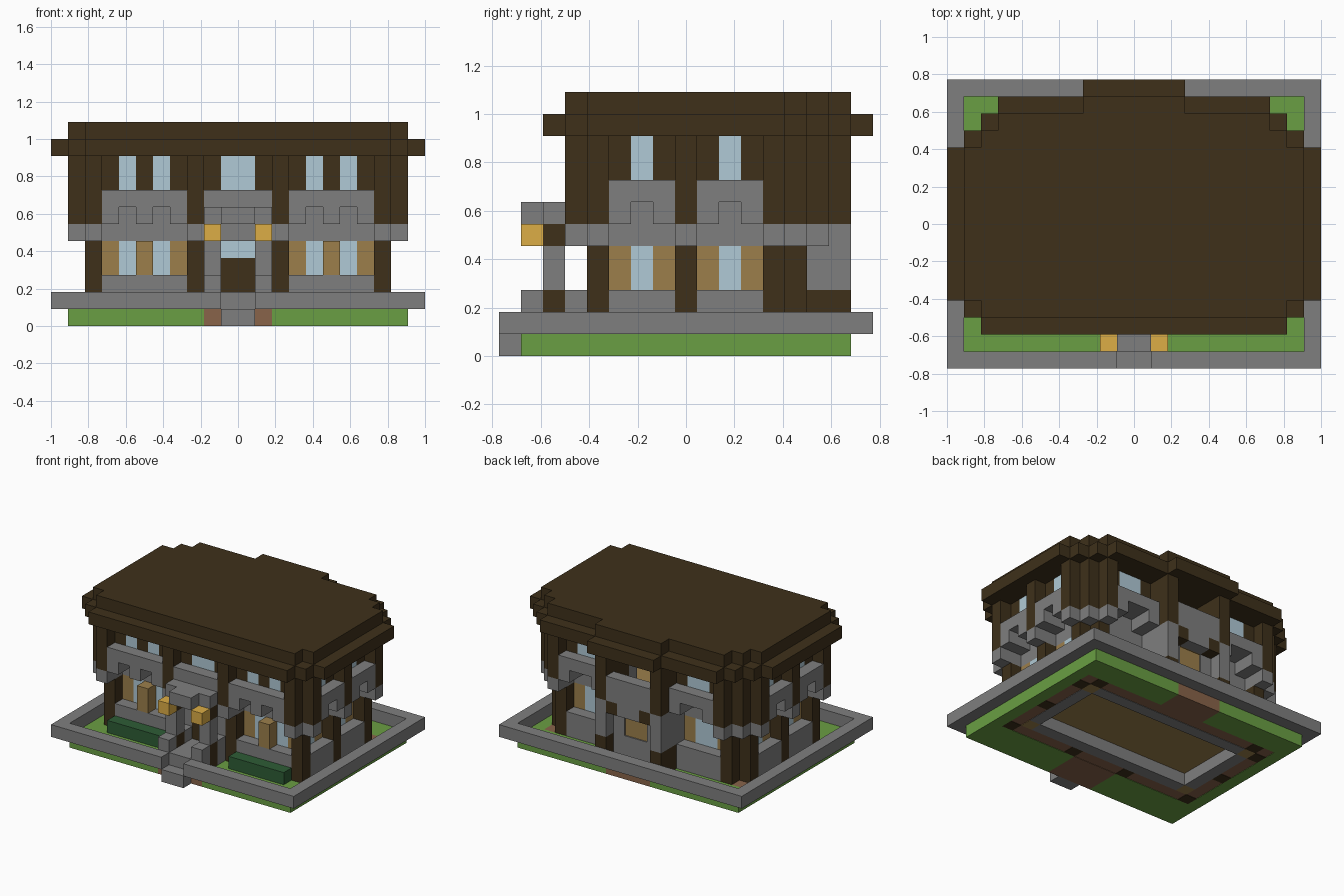
import bpy, bmesh

cube = bpy.data.objects.get("Cube")
if cube:
    bpy.data.objects.remove(cube, do_unlink=True)

U = 1 / 11          # one building block


def linear(c):
    c /= 255
    return c / 12.92 if c <= 0.04045 else ((c + 0.055) / 1.055) ** 2.4


def material(name, r, g, b):
    m = bpy.data.materials.new(name)
    m.use_nodes = True
    col = (linear(r), linear(g), linear(b), 1)
    m.diffuse_color = col
    bsdf = next(n for n in m.node_tree.nodes if n.type == 'BSDF_PRINCIPLED')
    bsdf.inputs["Base Color"].default_value = col
    bsdf.inputs["Roughness"].default_value = 0.9
    return m


stone = material("grey stone", 127, 127, 127)
dark = material("dark timber", 62, 48, 26)
tan = material("tan timber", 156, 127, 75)
glass = material("pale blue glass", 176, 202, 214)
grass = material("grass green", 106, 159, 67)
hedge = material("hedge green", 46, 92, 54)
dirt = material("brown dirt", 137, 100, 74)
gold = material("gold lantern", 220, 174, 70)


def part(name, mat, boxes, mirror=True):
    """Boxes as x0, x1, y0, y1, z0, z1 in blocks; mirrored across x = 0."""
    if mirror:
        boxes = boxes + [(-b[1], -b[0]) + tuple(b[2:]) for b in boxes]
    bm = bmesh.new()
    for x0, x1, y0, y1, z0, z1 in boxes:
        for v in bmesh.ops.create_cube(bm, size=1)["verts"]:
            v.co.x = (x1 if v.co.x > 0 else x0) * U
            v.co.y = (y1 if v.co.y > 0 else y0) * U
            v.co.z = (z1 if v.co.z > 0 else z0) * U
    me = bpy.data.meshes.new(name)
    bm.to_mesh(me)
    bm.free()
    me.materials.append(mat)
    ob = bpy.data.objects.new(name, me)
    bpy.context.collection.objects.link(ob)
    return ob


def rows(widths, y, z0, z1):
    """Stepped slab: strips of (half width, depth) running to +y."""
    out = []
    for w, depth in widths:
        out.append((-w, w, y, y + depth, z0, z1))
        y += depth
    return out


# Ground, dirt around the house, stone footing ring and a raised floor
part("lawn", grass, [(2, 10, -7.5, -4.5, 0, 1), (9, 10, -4.5, 5.5, 0, 1),
                     (2, 10, 5.5, 7.5, 0, 1)])
part("dirt_path", dirt, [(0, 2, -7.5, -4.5, 0, 1), (0, 2, 5.5, 7.5, 0, 1)])
part("dirt_bed", dirt, [(0, 9, -4.5, -3.5, .03, 1), (0, 9, 4.5, 5.5, .03, 1),
                        (8, 9, -3.5, 4.5, .03, 1)])
part("floor", tan, [(-7, 7, -2.5, 3.5, 1, 2)], False)

# Border wall with an opening, and entrance steps
part("border_wall", stone, [(10, 11, -8.5, 8.5, 1, 2), (1, 10, -8.5, -7.5, 1, 2),
                            (0, 10, 7.5, 8.5, 1, 2)])
part("entrance_step", stone, [(-1, 1, -8.5, -7.5, 0, 1), (-1, 1, -7.5, -4.5, 1, 2)],
     False)
part("hedge", hedge, [(3, 8, -5.5, -4.5, 1, 2)])

# Porch
part("porch_stone", stone, [(1, 2, -7.5, -6.5, 1, 3), (1, 2, -6.5, -5.5, 3, 5),
                            (1, 2, -5.5, -4.5, 1, 3), (0, 1, -7.5, -5.5, 6, 7),
                            (1, 2, -6.5, -5.5, 6, 7)])
part("porch_timber", dark, [(1, 2, -6.5, -5.5, 1, 3), (1, 2, -6.5, -5.5, 5, 6)])
part("lantern", gold, [(1, 2, -7.5, -6.5, 5, 6)])
part("front_door", dark, [(-1, 1, -4.5, -3.5, 1, 4)], False)
part("door_window", glass, [(-1, 1, -4.5, -3.5, 4, 5)], False)
part("door_wall", stone, [(1, 2, -4.5, -3.5, 1, 5)])

# Ground floor posts, set down into the dirt
part("ground_post", dark,
     [(x, x + 1, y, y + 1, 0, 5) for x, y in
      ((8, -4.5), (2, -4.5), (8, -.5), (8, 3.5), (7, 4.5))])

# Ground floor walls: stone sill, windows and timbers set back behind it
part("sill", stone, [(3, 8, -4.5, -3.5, 1, 3), (8, 9, -3.5, -.5, 1, 3),
                     (8, 9, .5, 3.5, 1, 3), (3, 7, 4.5, 5.5, 1, 3)])
part("wall_base", stone, [(0, 7, -3.5, -2.5, 0, 3), (7, 8, -2.5, 3.5, 0, 3),
                          (0, 7, 3.5, 4.5, 0, 3)])
part("corner_timber", tan, [(7, 8, -3.5, -2.5, 0, 5), (7, 8, 3.5, 4.5, 0, 5)])
part("front_wall_timber", tan,
     [(3, 4, -3.5, -2.5, 3, 5), (5, 6, -4.5, -2.5, 3, 5)])
part("ground_front_window", glass, [(x, x + 1, -3.5, -2.5, 3, 5) for x in (4, 6)])
part("side_wall_timber", tan,
     [(7, 8, y, y + 1, 3, 5) for y in (-1.5, .5, 2.5)])
part("ground_side_window", glass, [(7, 8, y, y + 1, 3, 5) for y in (-2.5, 1.5)])
part("back_wall_timber", tan, [(x, x + 1, 3.5, 4.5, 3, 5) for x in (3, 6)])
part("ground_back_window", glass, [(4, 6, 3.5, 4.5, 3, 5)])

# Rear projection at ground level
part("rear_base", dark, [(2, 3, 5.5, 7.5, 1, 3)])
part("rear_pillar", stone, [(2, 3, 4.5, 7.5, 3, 5), (1, 2, 5.5, 6.5, 1, 5),
                            (0, 1, 5.5, 6.5, 1, 3)])
part("rear_panel", tan, [(0, 1, 5.5, 6.4, 3, 5)])
part("rear_beam_end", dark, [(1, 2, 6.5, 7.5, 5, 6)])

# Upper floor posts standing on stone blocks
posts = ((9, -4.5), (8, -5.5), (8, -4.5), (2, -5.5), (2, -4.5), (9, -.5), (8, -.5),
         (9, 3.5), (8, 3.5), (8, 4.5), (7, 4.5), (7, 5.5), (2, 6.5), (2, 5.5), (2, 4.5))
part("post_block", stone, [(x, x + 1, y, y + 1, 5, 6) for x, y in posts])
part("upper_post", dark, [(x, x + 1, y, y + 1, 6, 10) for x, y in posts])

# Stone storey band behind the brackets, upper floor, and the two centre bays
part("storey_band", stone, [(0, 8, -3.5, -2.5, 5, 8), (7, 8, -2.5, 3.5, 5, 8),
                            (2, 8, 3.5, 4.5, 5, 8)])
part("upper_floor", tan, [(-7, 7, -2.5, 3.5, 5, 6), (-2, 2, 3.5, 6.5, 5, 6)], False)
part("centre_bay", stone, [(0, 2, -5.5, -3.5, 5, 8), (0, 1, 6.5, 7.5, 5, 8),
                           (1, 2, 6.5, 7.5, 6, 8)])

# Overhanging parapets: a ledge carried on brackets, open over the windows
part("front_parapet", stone,
     [(3, 8, -5.5, -3.5, 7, 8)] + [(x, x + 1, -5.5, -3.5, 6, 7) for x in (3, 5, 7)])
side = []
for y in (-3.5, .5):
    side += [(8, 10, y, y + 3, 7, 8), (8, 10, y, y + 1, 6, 7),
             (8, 10, y + 2, y + 3, 6, 7)]
part("side_parapet", stone, side)
part("back_parapet", stone,
     [(3, 7, 4.5, 6.5, 7, 8)] + [(x, x + 1, 4.5, 6.5, 6, 7) for x in (3, 6)])

# Upper floor walls, leaving the rear balcony open
part("upper_front_wall", dark,
     [(x, x + 1, -4.5, -3.5, 8, 10) for x in (1, 3, 5, 7)])
part("upper_front_window", glass,
     [(x, x + 1, -4.5, -3.5, 8, 10) for x in (0, 4, 6)])
part("upper_side_wall", dark,
     [(8, 9, y, y + 1, 8, 10) for y in (-3.5, -1.5, .5, 2.5)])
part("upper_side_window", glass, [(8, 9, y, y + 1, 8, 10) for y in (-2.5, 1.5)])
part("upper_back_wall", dark, [(x, x + 1, 4.5, 5.5, 8, 10) for x in (3, 6)])
part("upper_back_window", glass, [(4, 6, 4.5, 5.5, 8, 10)])

# Two-step roof
part("roof_eaves", dark,
     rows([(9, 1), (10, 1), (11, 9), (10, 1), (9, 1), (8, 1), (3, 1)], -6.5, 10, 11), False)
part("roof_top", dark,
     rows([(9, 1), (10, 9), (9, 1), (8, 1), (3, 1)], -5.5, 11, 12), False)
